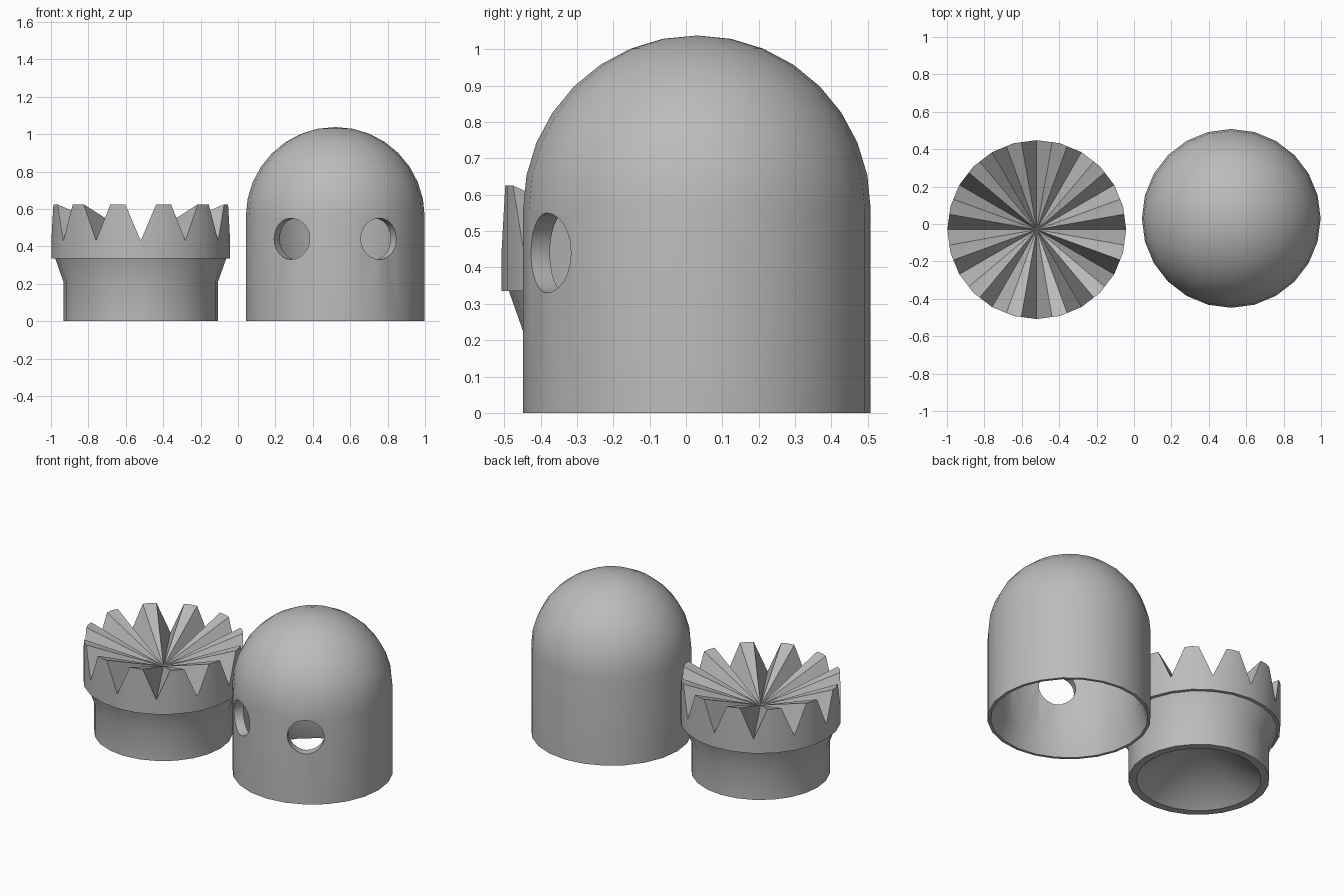
import bpy, bmesh
from math import cos, sin, pi, radians
from mathutils import Matrix, Vector

SIDES = 24

if "Cube" in bpy.data.objects:
    bpy.data.objects.remove(bpy.data.objects["Cube"])

grey = bpy.data.materials.new("plain grey")
grey.use_nodes = True
colour = (0.5, 0.5, 0.5, 1)
grey.diffuse_color = colour
grey.node_tree.nodes["Principled BSDF"].inputs["Base Color"].default_value = colour


def finish(bm, name, location):
    bmesh.ops.recalc_face_normals(bm, faces=bm.faces)
    mesh = bpy.data.meshes.new(name)
    bm.to_mesh(mesh)
    bm.free()
    mesh.materials.append(grey)
    obj = bpy.data.objects.new(name, mesh)
    obj.location = location
    bpy.context.collection.objects.link(obj)
    return obj


def smooth(obj):
    obj.data.shade_smooth()
    obj.data.set_sharp_from_angle(angle=radians(30))


def ring(bm, r, z):
    if r < 1e-5:
        return [bm.verts.new((0, 0, z))]
    return [bm.verts.new((r * cos(2 * pi * i / SIDES), r * sin(2 * pi * i / SIDES), z))
            for i in range(SIDES)]


def bridge(bm, a, b):
    n = max(len(a), len(b))
    for i in range(n):
        j = (i + 1) % n
        if len(b) == 1:
            bm.faces.new((a[i], a[j], b[0]))
        elif len(a) == 1:
            bm.faces.new((a[0], b[j], b[i]))
        else:
            bm.faces.new((a[i], a[j], b[j], b[i]))


def lathe(bm, profile):
    rings = [ring(bm, r, z) for r, z in profile]
    for a, b in zip(rings, rings[1:]):
        bridge(bm, a, b)
    return rings


def dome_arc(r, z, steps=8):
    return [(r * cos(pi / 2 * i / steps), z + r * sin(pi / 2 * i / steps))
            for i in range(steps + 1)]


# Hollow domed shell, with the inside of the rim flared
R, BORE, SPRING = 0.478, 0.418, 0.56
bm = bmesh.new()
inside = dome_arc(BORE, SPRING)[::-1] + [(BORE, 0.125), (0.46, 0)]
lathe(bm, inside + [(R, 0)] + dome_arc(R, SPRING))
shell = finish(bm, "domed_shell", (0.52, 0.03, 0))

# Two round eye holes, cut radially through the front wall
bm = bmesh.new()
for side in (-1, 1):
    out = Vector((side * sin(radians(30)), -cos(radians(30)), 0))
    place = Matrix.Translation(out * 0.45 + Vector((0, 0, 0.44)))
    bmesh.ops.create_cone(bm, cap_ends=True, segments=24, radius1=0.11, radius2=0.11, depth=0.3,
                          matrix=place @ out.to_track_quat('Z', 'Y').to_matrix().to_4x4())
cutter = finish(bm, "eye_hole_cutter", shell.location)
cutter.hide_render = True
cut = shell.modifiers.new("eye_holes", 'BOOLEAN')
cut.operation = 'DIFFERENCE'
cut.solver = 'EXACT'
cut.object = cutter
bpy.context.view_layer.update()
cut_mesh = bpy.data.meshes.new_from_object(shell.evaluated_get(bpy.context.evaluated_depsgraph_get()))
shell.modifiers.clear()
shell.data = cut_mesh
bpy.data.objects.remove(cutter)
smooth(shell)

# Toothed plug: conical hollow, narrow neck, tapered shoulder and collar
VALLEY, TIP = 0.43, 0.625
bm = bmesh.new()
base = lathe(bm, [(0, 0.27), (0.365, 0), (0.413, 0), (0.413, 0.21),
                  (0.457, 0.335), (R, 0.335)])[-1]

# Radial teeth: each valley opens 10 degrees to either side, all meeting at the centre
centre = bm.verts.new((0, 0, VALLEY))


def rim_point(i, t, z):
    a, b = base[i].co, base[(i + 1) % SIDES].co
    p = a.lerp(b, t)
    return bm.verts.new((p.x, p.y, z))


crown = []
for i in range(SIDES):
    if i % 2 == 0:
        crown += [rim_point(i, 0, VALLEY), rim_point(i, 2 / 3, TIP)]
    else:
        crown += [rim_point(i, 0, TIP), rim_point(i, 1 / 3, TIP)]
n = len(crown)
for i in range(n):
    bm.faces.new((crown[i], crown[(i + 1) % n], centre))
for i in range(SIDES):
    j = (i + 1) % SIDES
    bm.faces.new((base[i], base[j], crown[2 * j], crown[2 * i + 1], crown[2 * i]))
plug = finish(bm, "toothed_plug", (-0.52, -0.03, 0))
smooth(plug)
